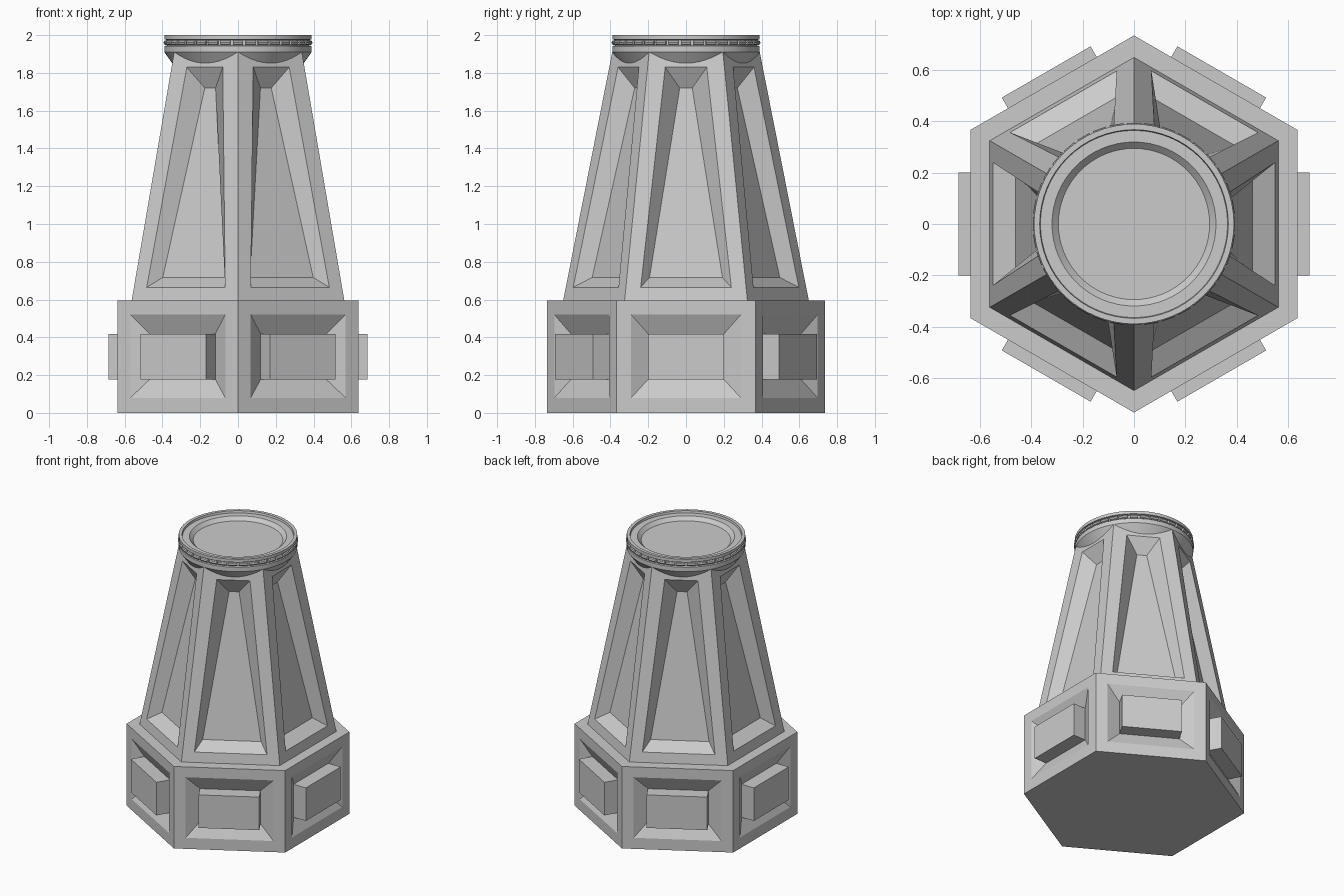
import bpy, bmesh
from math import sin, cos, pi, sqrt
from mathutils import Vector, Matrix

if "Cube" in bpy.data.objects:
    bpy.data.objects.remove(bpy.data.objects["Cube"])


def finish(name, bm):
    bmesh.ops.remove_doubles(bm, verts=bm.verts, dist=1e-5)
    bmesh.ops.recalc_face_normals(bm, faces=bm.faces)
    me = bpy.data.meshes.new(name)
    bm.to_mesh(me)
    bm.free()
    ob = bpy.data.objects.new(name, me)
    bpy.context.collection.objects.link(ob)
    return ob


def hex_body(name, loops):
    """Hexagonal body; each side is nested quads given as
    (z low, half width low, apothem low, z high, half width high, apothem high)."""
    bm = bmesh.new()
    for k in range(6):
        rot = Matrix.Rotation(k * pi / 3, 4, 'Z')
        rings = []
        for z0, w0, a0, z1, w1, a1 in loops:
            pts = [(a0, -w0, z0), (a0, w0, z0), (a1, w1, z1), (a1, -w1, z1)]
            rings.append([bm.verts.new(rot @ Vector(p)) for p in pts])
        for o, i in zip(rings, rings[1:]):
            for j in range(4):
                n = (j + 1) % 4
                bm.faces.new((o[j], o[n], i[n], i[j]))
        bm.faces.new(rings[-1])
    bmesh.ops.remove_doubles(bm, verts=bm.verts, dist=1e-5)
    # bottom and top caps
    bmesh.ops.holes_fill(bm, edges=[e for e in bm.edges if e.is_boundary], sides=0)
    return finish(name, bm)


# Base: recessed panels, each with a protruding block
A = 0.637
H = A / sqrt(3)
hex_body("base", [
    (0, H, A, 0.595, H, A),
    (0.08, 0.29, A, 0.52, 0.29, A),
    (0.178, 0.2, 0.587, 0.418, 0.2, 0.587),
    (0.178, 0.2, 0.685, 0.418, 0.2, 0.685)])

# Tapered tower with long recessed panels
def ap(z):
    return 0.563 - (z - 0.595) * 0.171

zt = 1.91
hex_body("tower", [
    (0.595, ap(0.595) / sqrt(3), ap(0.595), zt, ap(zt) / sqrt(3), ap(zt)),
    (0.665, 0.24, ap(0.665), 1.83, 0.11, ap(1.83)),
    (0.717, 0.193, ap(0.717) - 0.08, 1.72, 0.033, ap(1.72) - 0.076)])

# Round collar with grooved rim and shallow dished top
profile = [(0, 1.84), (0.34, 1.84), (0.39, 1.91), (0.39, 1.942), (0.376, 1.946),
           (0.376, 1.974), (0.39, 1.978), (0.39, 2.0), (0.368, 2.0), (0.365, 1.985),
           (0.32, 1.985), (0.295, 1.96), (0, 1.96)]
bm = bmesh.new()
vs = [bm.verts.new((r, 0, z)) for r, z in profile]
es = [bm.edges.new(p) for p in zip(vs, vs[1:])]
bmesh.ops.spin(bm, geom=vs + es, cent=(0, 0, 0), axis=(0, 0, 1), angle=2 * pi, steps=64)
collar = finish("collar", bm)

# Ring of small rods lying in the groove
bm = bmesh.new()
N = 36
for k in range(N):
    m = (Matrix.Rotation(2 * pi * k / N, 4, 'Z') @ Matrix.Translation((0.382, 0, 1.96))
         @ Matrix.Rotation(pi / 2, 4, 'X'))
    bmesh.ops.create_cone(bm, cap_ends=True, segments=8, radius1=0.013, radius2=0.013,
                          depth=0.054, matrix=m)
beads = finish("rim_beads", bm)

for ob in (collar, beads):
    bpy.ops.object.select_all(action='DESELECT')
    ob.select_set(True)
    bpy.context.view_layer.objects.active = ob
    bpy.ops.object.shade_smooth_by_angle(angle=0.5)
